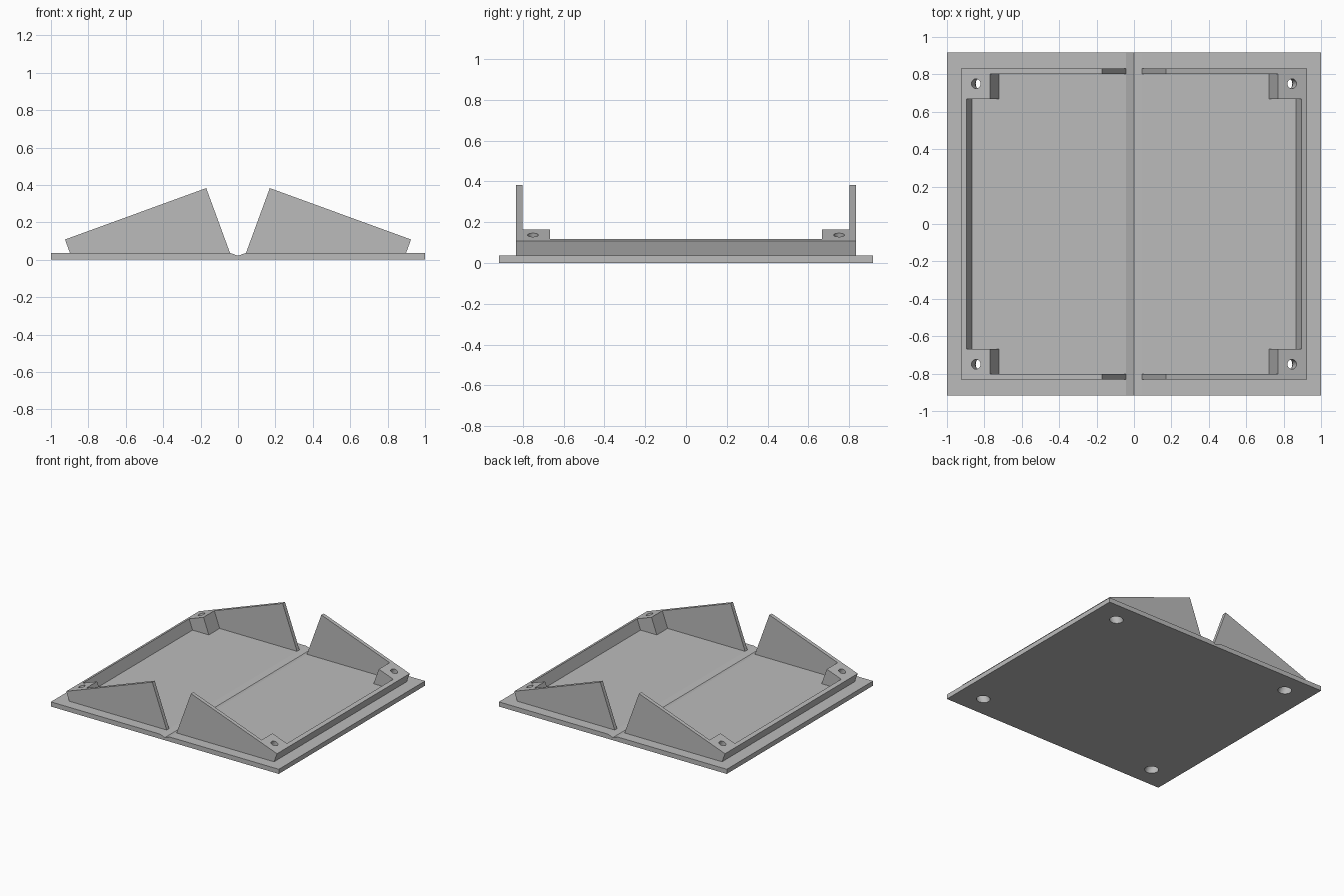
import bpy, bmesh, math
from mathutils import Matrix, Vector

if "Cube" in bpy.data.objects:
    bpy.data.objects.remove(bpy.data.objects["Cube"], do_unlink=True)

TILT = math.radians(20)
PLATE_TOP = 0.037

grey = bpy.data.materials.new("plain grey")
grey.diffuse_color = (0.5, 0.5, 0.5, 1)
grey.use_nodes = True
grey.node_tree.nodes["Principled BSDF"].inputs["Base Color"].default_value = (0.5, 0.5, 0.5, 1)


def finish(name, bm):
    bmesh.ops.recalc_face_normals(bm, faces=bm.faces)
    mesh = bpy.data.meshes.new(name)
    bm.to_mesh(mesh)
    bm.free()
    mesh.materials.append(grey)
    obj = bpy.data.objects.new(name, mesh)
    bpy.context.collection.objects.link(obj)
    return obj


def prism(name, profile, half_depth, side=1):
    """Extrude an x-z profile along y; side = -1 mirrors it in x."""
    bm = bmesh.new()
    face = bm.faces.new([bm.verts.new((side * x, -half_depth, z)) for x, z in profile])
    moved = bmesh.ops.extrude_face_region(bm, geom=[face])["geom"]
    verts = [v for v in moved if isinstance(v, bmesh.types.BMVert)]
    bmesh.ops.translate(bm, verts=verts, vec=(0, 2 * half_depth, 0))
    return finish(name, bm)


def hole_cutter(side, y, radius, start, end):
    """Cylinder along the tilted screw axis, measured from the corner's top face."""
    axis = Vector((side * math.sin(TILT), 0, math.cos(TILT)))
    middle = Vector((side * 0.845, y, 0.137)) + axis * (start + end) / 2
    bm = bmesh.new()
    bmesh.ops.create_cone(bm, cap_ends=True, segments=32, radius1=radius, radius2=radius,
                          depth=end - start,
                          matrix=Matrix.Translation(middle) @ Matrix.Rotation(side * TILT, 4, "Y"))
    return finish("hole_cutter", bm)


def carve(obj, cutters):
    for cutter in cutters:
        cutter.hide_render = True
        mod = obj.modifiers.new("cut", "BOOLEAN")
        mod.operation = "DIFFERENCE"
        mod.solver = "EXACT"
        mod.object = cutter
    graph = bpy.context.evaluated_depsgraph_get()
    mesh = bpy.data.meshes.new_from_object(obj.evaluated_get(graph))
    obj.modifiers.clear()
    obj.data = mesh
    for cutter in cutters:
        bpy.data.objects.remove(cutter, do_unlink=True)


def holes(side):
    result = []
    for y in (-0.75, 0.75):
        result.append(hole_cutter(side, y, 0.026, -0.3, 0.1))
        result.append(hole_cutter(side, y, 0.048, -0.3, -0.06))
    return result


# Base plate with a shallow V groove down the middle
plate = prism("base_plate", [(-1, 0), (1, 0), (1, PLATE_TOP), (0.043, PLATE_TOP),
                             (0, 0.021), (-0.043, PLATE_TOP), (-1, PLATE_TOP)], 0.917)
carve(plate, holes(1) + holes(-1))
parts = [plate]

# Sloping rims: a wedge hollowed out to leave end walls, side wall and corner blocks
for side, label in ((1, "left"), (-1, "right")):
    rim = prism(label + "_rim", [(0.043, PLATE_TOP), (0.899, PLATE_TOP),
                                 (0.925, 0.108), (0.17, 0.383)], 0.832, side)
    lean = math.tan(TILT)

    def pocket(x, half_depth):
        low, high = -0.1, 0.6
        return prism("pocket_cutter",
                     [(-0.3, low), (x + (low - PLATE_TOP) * lean, low),
                      (x + (high - PLATE_TOP) * lean, high), (-0.3, high)], half_depth, side)

    carve(rim, [pocket(0.723, 0.802), pocket(0.866, 0.667)] + holes(side))
    parts.append(rim)

# Smooth hole walls, crisp edges elsewhere
bpy.ops.object.select_all(action="DESELECT")
for part in parts:
    part.select_set(True)
bpy.context.view_layer.objects.active = plate
bpy.ops.object.shade_smooth_by_angle(angle=math.radians(15))
